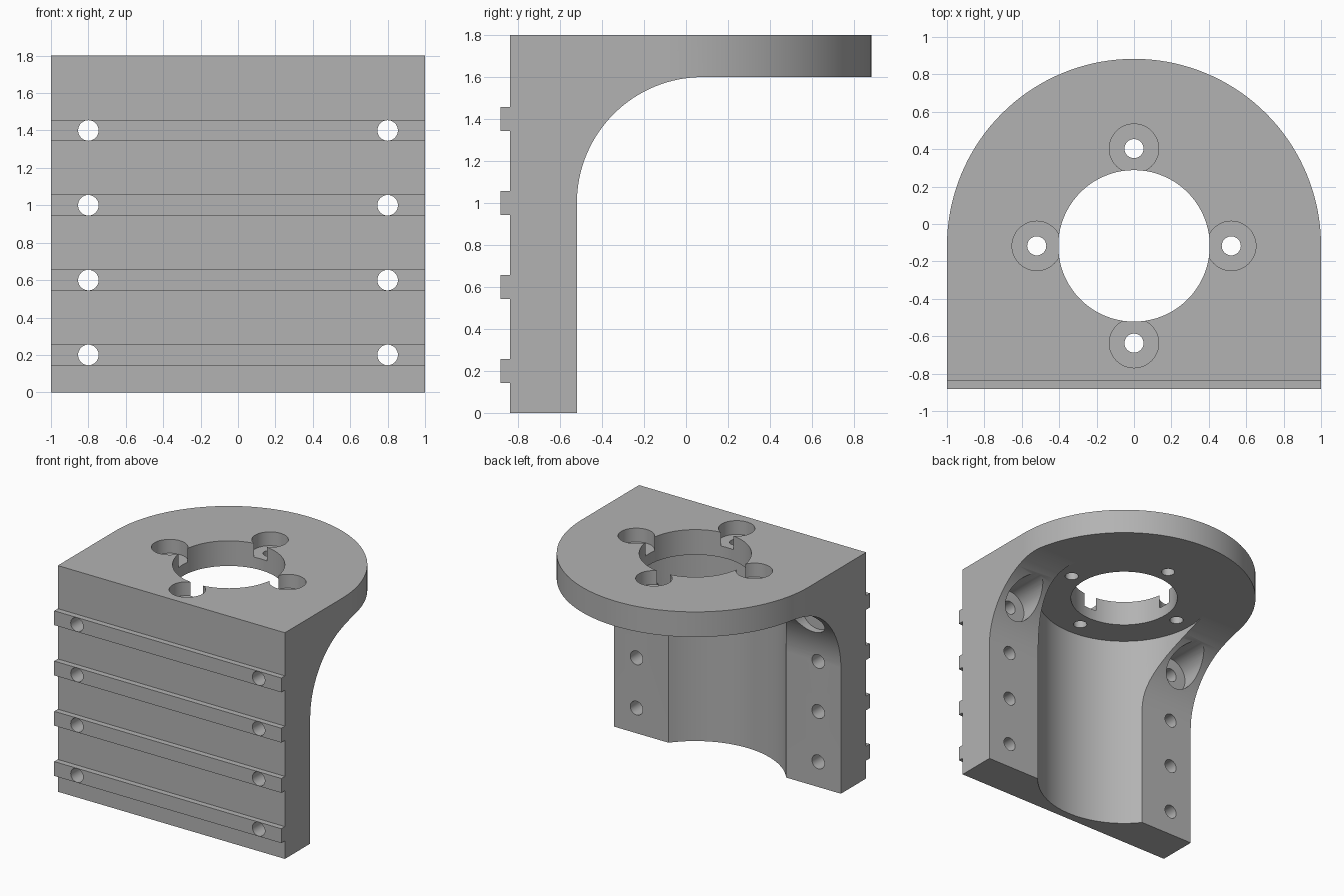
import bpy, bmesh
from math import cos, sin, pi, radians

if "Cube" in bpy.data.objects:
    bpy.data.objects.remove(bpy.data.objects["Cube"], do_unlink=True)

AXIS_Y = -0.117      # y of the vertical bore axis
BACK = -0.52         # rear face of the upright plate
FRONT = -0.838       # front face of the upright plate
UNDER, TOP = 1.6, 1.8  # flange underside and top
ROWS = [0.2, 0.6, 1.0, 1.4]

metal = bpy.data.materials.new("grey_metal")
metal.use_nodes = True
metal.diffuse_color = (0.45, 0.45, 0.45, 1)
metal.node_tree.nodes["Principled BSDF"].inputs["Base Color"].default_value = (0.45, 0.45, 0.45, 1)


def arc(cx, cy, r, a0, a1, n):
    """Points along an arc, angles in degrees."""
    steps = [radians(a0 + (a1 - a0) * i / n) for i in range(n + 1)]
    return [(cx + r * cos(a), cy + r * sin(a)) for a in steps]


def prism(name, outline, axis, lo, hi):
    """Extrude a 2D outline along the given axis from lo to hi."""
    def place(p, d):
        return {"x": (d, *p), "y": (p[0], d, p[1]), "z": (*p, d)}[axis]
    bm = bmesh.new()
    low = [bm.verts.new(place(p, lo)) for p in outline]
    high = [bm.verts.new(place(p, hi)) for p in outline]
    bm.faces.new(low)
    bm.faces.new(high)
    n = len(outline)
    for i in range(n):
        j = (i + 1) % n
        bm.faces.new((low[i], low[j], high[j], high[i]))
    bmesh.ops.recalc_face_normals(bm, faces=bm.faces)
    mesh = bpy.data.meshes.new(name)
    bm.to_mesh(mesh)
    bm.free()
    mesh.materials.append(metal)
    obj = bpy.data.objects.new(name, mesh)
    bpy.context.collection.objects.link(obj)
    return obj


def rod(name, axis, cx, cy, r, lo, hi, n=48):
    return prism(name, arc(cx, cy, r, 0, 360, n)[:-1], axis, lo, hi)


def combine(body, tool, operation):
    """Apply a boolean and discard the tool."""
    tool.hide_render = True
    mod = body.modifiers.new("cut", "BOOLEAN")
    mod.operation, mod.solver, mod.object = operation, "EXACT", tool
    bpy.context.view_layer.objects.active = body
    bpy.ops.object.modifier_apply(modifier=mod.name)
    bpy.data.objects.remove(tool, do_unlink=True)


# Side profile: ribbed front, filleted inner corner, flange
side = [(FRONT, 0)]
for z in ROWS:
    side += [(FRONT, z - 0.057), (-0.883, z - 0.057), (-0.883, z + 0.057), (FRONT, z + 0.057)]
side += [(FRONT, TOP), (1.2, TOP), (1.2, UNDER)]
side += arc(BACK + 0.6, 1.0, 0.6, 90, 180, 32)[:-1]
side += [(BACK, 1.0), (BACK, 0)]
side[side.index((1.2, UNDER)) + 1] = (BACK + 0.6, UNDER)
bracket = prism("mounting_bracket", side, "x", -1.2, 1.2)

# Rounded plan outline
plan = [(-1, -1.2), (1, -1.2)] + arc(0, AXIS_Y, 1, 0, 180, 72)
combine(bracket, prism("plan_cutter", plan, "z", -0.5, 2.5), "INTERSECT")

# Round channel in the upright and main flange bore
combine(bracket, rod("channel", "z", 0, AXIS_Y, 0.656, -0.5, UNDER, 96), "DIFFERENCE")
combine(bracket, rod("main_bore", "z", 0, AXIS_Y, 0.405, 1.3, 2.2, 80), "DIFFERENCE")

# Four flange screw holes with counterbores
for dx, dy in [(1, 0), (0, 1), (-1, 0), (0, -1)]:
    x, y = 0.52 * dx, AXIS_Y + 0.52 * dy
    combine(bracket, rod("counterbore", "z", x, y, 0.132, 1.69, 2.2), "DIFFERENCE")
    combine(bracket, rod("screw_hole", "z", x, y, 0.051, 1.3, 2.2, 32), "DIFFERENCE")

# Plate screw holes, with head clearance through the fillet on the top row
for x in (-0.8, 0.8):
    combine(bracket, rod("head_clearance", "y", x, ROWS[-1], 0.143, BACK, 0.6), "DIFFERENCE")
    for z in ROWS:
        combine(bracket, rod("screw_hole", "y", x, z, 0.055, -1.2, 0.2, 32), "DIFFERENCE")

# Smooth curved walls, keep flat faces flat
bpy.ops.object.select_all(action="DESELECT")
bracket.select_set(True)
bpy.context.view_layer.objects.active = bracket
bpy.ops.object.shade_smooth_by_angle(angle=radians(30))
weighted = bracket.modifiers.new("flat_faces", "WEIGHTED_NORMAL")
weighted.keep_sharp = True
